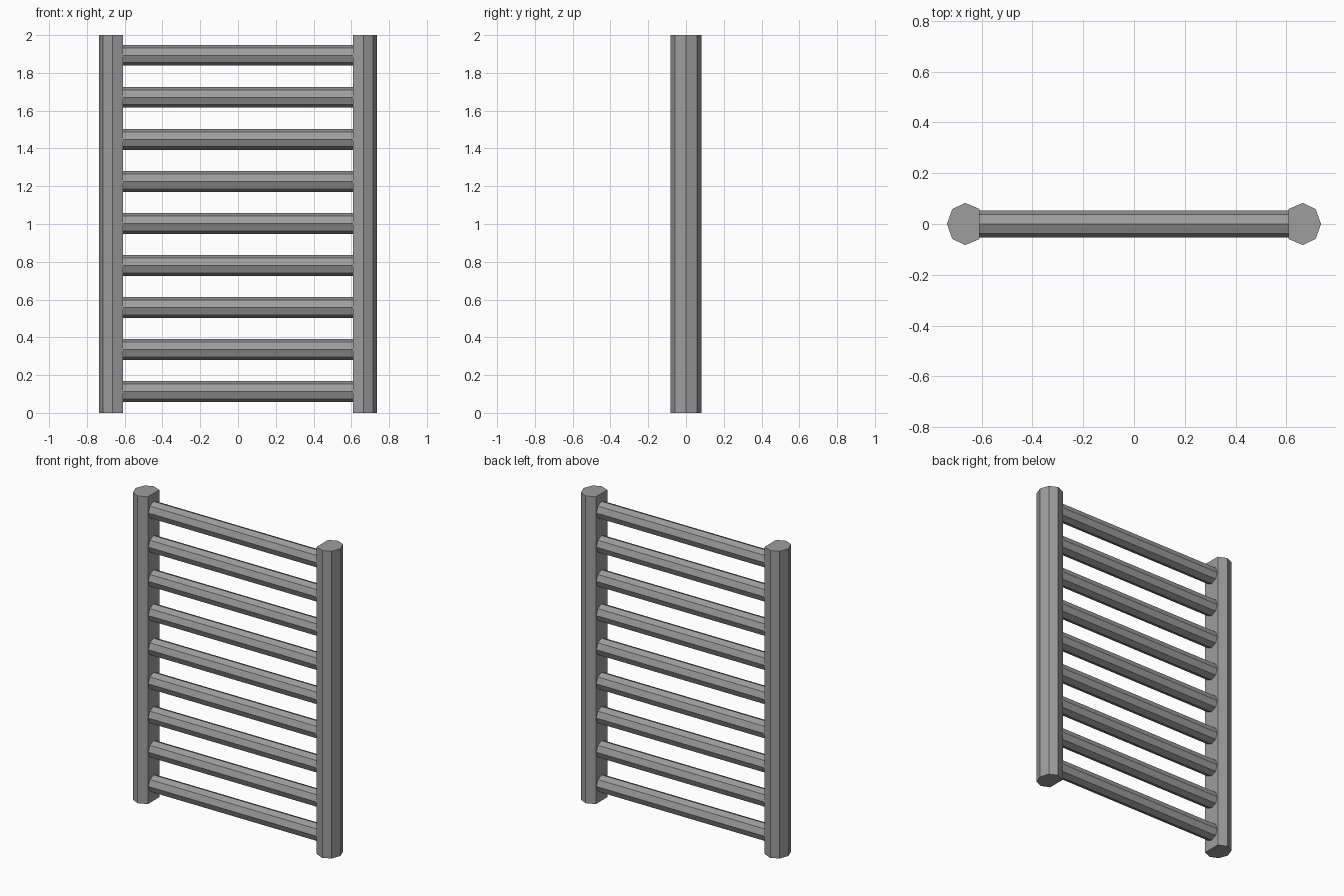
import bpy, bmesh
from math import cos, sin, pi
from mathutils import Matrix, Vector

cube = bpy.data.objects.get("Cube")
if cube:
    bpy.data.objects.remove(cube, do_unlink=True)

# One painted metal for the whole rack
metal = bpy.data.materials.new("grey_metal")
metal.use_nodes = True
colour = (0.34, 0.34, 0.34, 1)
metal.diffuse_color = colour
metal.node_tree.nodes["Principled BSDF"].inputs["Base Color"].default_value = colour


def prism(name, profile, place, length):
    """Extrude a flat profile along its normal, then place it."""
    bm = bmesh.new()
    face = bm.faces.new([bm.verts.new((x, y, 0)) for x, y in profile])
    new = bmesh.ops.extrude_face_region(bm, geom=[face])["geom"]
    bmesh.ops.translate(bm, vec=Vector((0, 0, length)),
                        verts=[v for v in new if isinstance(v, bmesh.types.BMVert)])
    bm.transform(place)
    bmesh.ops.recalc_face_normals(bm, faces=bm.faces)
    mesh = bpy.data.meshes.new(name)
    bm.to_mesh(mesh)
    bm.free()
    mesh.materials.append(metal)
    obj = bpy.data.objects.new(name, mesh)
    bpy.context.collection.objects.link(obj)
    return obj


def octagon(rx, ry):
    return [(rx * cos(i * pi / 4), ry * sin(i * pi / 4)) for i in range(8)]


# Upright posts: octagons with the inner corner flattened
INNER = 0.608
for side, name in ((1, "left_post"), (-1, "right_post")):
    points = [(0.665 + x, y) for x, y in octagon(0.072, 0.083)]
    del points[4]
    profile = [(side * (INNER if x < 0.65 else x), y) for x, y in points]
    prism(name, profile, Matrix(), 2)

# Horizontal rungs
COUNT = 9
for i in range(COUNT):
    z = 0.113 + i * 0.2225
    place = Matrix.Translation((-INNER, 0, z)) @ Matrix.Rotation(pi / 2, 4, "Y")
    prism(f"rung_{i + 1}", octagon(0.055, 0.054), place, 2 * INNER)
